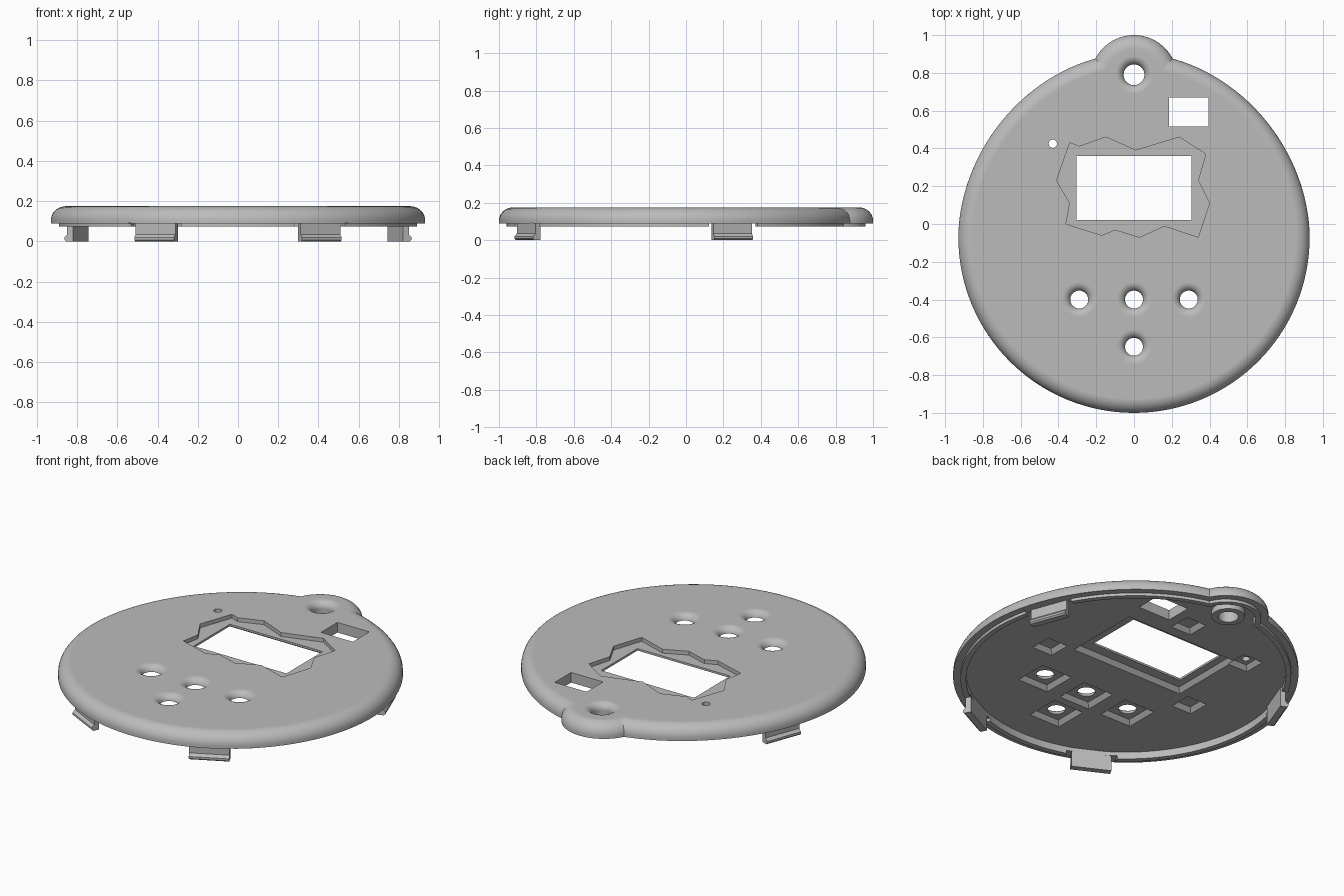
import bpy, bmesh, math
from mathutils import Matrix, Vector

cube = bpy.data.objects.get("Cube")
if cube:
    bpy.data.objects.remove(cube, do_unlink=True)

grey = bpy.data.materials.new("light grey plastic")
grey.use_nodes = True
grey.diffuse_color = (0.5, 0.5, 0.5, 1)
grey.node_tree.nodes["Principled BSDF"].inputs["Base Color"].default_value = (0.5, 0.5, 0.5, 1)

TOP, RIM, CEIL, LIP = 0.175, 0.09, 0.115, 0.073


# Outlines: each returns a function of the inset distance
def egg(d):
    pts = []
    for i in range(128):
        t = math.tau * i / 128
        c, s = math.cos(t), math.sin(t)
        e = 2 / 1.9 if s > 0 else 1.0
        h = 0.975 if s > 0 else 0.93
        x = math.copysign(abs(c) ** e, c) * (0.93 - d)
        pts.append((x, -0.07 + math.copysign(abs(s) ** e, s) * (h - d)))
    return pts


def circle(x, y, r, n=48):
    return lambda d: [(x + (r - d) * math.cos(math.tau * i / n),
                       y + (r - d) * math.sin(math.tau * i / n)) for i in range(n)]


def rect(x0, x1, y0, y1):
    return lambda d: [(x0 + d, y0 + d), (x1 - d, y0 + d), (x1 - d, y1 - d), (x0 + d, y1 - d)]


def finish(name, bm):
    bmesh.ops.recalc_face_normals(bm, faces=bm.faces)
    me = bpy.data.meshes.new(name)
    bm.to_mesh(me)
    bm.free()
    me.materials.append(grey)
    ob = bpy.data.objects.new(name, me)
    bpy.context.collection.objects.link(ob)
    return ob


def loft(name, outline, rings):
    """Closed solid through (inset, z) rings, bottom to top."""
    bm = bmesh.new()
    rows = [[bm.verts.new((x, y, z)) for x, y in outline(d)] for d, z in rings]
    for a, b in zip(rows, rows[1:]):
        for i in range(len(a)):
            j = (i + 1) % len(a)
            bm.faces.new((a[i], a[j], b[j], b[i]))
    bm.faces.new(rows[0][::-1])
    bm.faces.new(rows[-1])
    return finish(name, bm)


def combine(target, tool, op):
    mod = target.modifiers.new("cut", 'BOOLEAN')
    mod.operation, mod.object, mod.solver = op, tool, 'EXACT'
    bpy.context.view_layer.update()
    deps = bpy.context.evaluated_depsgraph_get()
    me = bpy.data.meshes.new_from_object(target.evaluated_get(deps))
    target.modifiers.clear()
    target.data = me
    bpy.data.objects.remove(tool, do_unlink=True)


def cut(target, outline, rings):
    combine(target, loft("cutter", outline, rings), 'DIFFERENCE')


def add(target, outline, rings):
    combine(target, loft("addition", outline, rings), 'UNION')


# Rounded cover with hanging tab
tab = circle(0, 0.77, 0.23, 80)
steps = [math.pi / 2 * i / 9 for i in range(10)]
edge = [(0, RIM)] + [(0.075 * (1 - math.cos(t)), 0.105 + 0.07 * math.sin(t)) for t in steps]
cover = loft("cover", egg, edge)
add(cover, tab, edge)

# Inner lip below the rim, then the hollow underside
lip = loft("lip", egg, [(0.04, LIP), (0.04, 0.13)])
add(lip, tab, [(0.04, LIP), (0.04, 0.13)])
combine(cover, lip, 'UNION')
hollow = loft("hollow", egg, [(0.07, 0), (0.07, CEIL)])
add(hollow, tab, [(0.07, 0), (0.07, CEIL)])
combine(cover, hollow, 'DIFFERENCE')
add(cover, circle(0, 0.79, 0.09), [(0, 0.08), (0, 0.13)])

# Pockets in the underside
for x, y, s in [(-0.29, -0.4, 0.1), (0, -0.4, 0.1), (0.29, -0.4, 0.1), (0, -0.65, 0.1),
                (0.49, -0.12, 0.065), (-0.49, -0.12, 0.065), (0.06, 0.53, 0.065), (-0.43, 0.42, 0.065)]:
    cut(cover, rect(x - s, x + s, y - s, y + s), [(-0.005, 0.11), (0.02, 0.14)])
cut(cover, rect(-0.37, 0.37, -0.06, 0.4), [(-0.005, 0.11), (0.02, 0.14)])

# Jagged bezel recess, screen window, square port, indicator hole
burst = [(-.34, .43), (-.29, .41), (-.15, .46), (.01, .39), (.24, .46), (.38, .37),
         (.34, .23), (.4, .11), (.34, -.07), (.16, -.01), (.03, -.07), (-.1, -.03),
         (-.17, -.06), (-.36, 0), (-.34, .11), (-.41, .23)]
cut(cover, lambda d: burst, [(0, 0.152), (0, 0.2)])
cut(cover, rect(-0.305, 0.305, 0.02, 0.36), [(0, 0), (0, 0.2)])
cut(cover, rect(0.185, 0.395, 0.515, 0.67), [(0, 0), (0, 0.2)])
cut(cover, circle(-0.43, 0.425, 0.022, 24), [(0, 0), (0, 0.2)])

# Button holes and cord hole with softly flared mouths
for x, y, r in [(-0.29, -0.4, 0.047), (0, -0.4, 0.047), (0.29, -0.4, 0.047),
                (0, -0.65, 0.047), (0, 0.79, 0.055)]:
    flare = [(-0.045 * (1 - math.cos(t)), TOP - 0.04 * (1 - math.sin(t))) for t in steps]
    cut(cover, circle(x, y, r), [(0, 0)] + flare + [(-0.045, 0.2)])

# Snap clips, with notches in the lip around them
PROFILE = [(-.03, .12), (0, .12), (0, .035), (.015, .02), (.015, .008), (.006, 0), (-.03, 0)]
clips = []
for side, label in ((1, "left"), (-1, "right")):
    for where, x, y, nx, ny in (("front", 0.41, -0.855, 0.45, -0.89),
                                ("rear", 0.81, 0.25, 0.936, 0.352)):
        n = Vector((side * nx, ny, 0)).normalized()
        t = Vector((-n.y, n.x, 0))
        base = Vector((side * x, y, 0))

        def notch(d):
            return [(base + n * u + t * w)[:2] for u, w in
                    ((-0.07, -0.14), (0.035, -0.14), (0.035, 0.14), (-0.07, 0.14))]
        cut(cover, notch, [(0, 0.02), (0, RIM + 0.002)])
        bm = bmesh.new()
        ends = [[bm.verts.new(base + n * u + t * w + Vector((0, 0, z))) for u, z in PROFILE]
                for w in (-0.11, 0.11)]
        for i in range(len(PROFILE)):
            j = (i + 1) % len(PROFILE)
            bm.faces.new((ends[0][i], ends[0][j], ends[1][j], ends[1][i]))
        bm.faces.new(ends[0])
        bm.faces.new(ends[1])
        clips.append(finish(f"{where}_{label}_clip", bm))

# Smooth shading with crisp edges
bpy.ops.object.select_all(action='DESELECT')
for ob in [cover] + clips:
    ob.select_set(True)
bpy.context.view_layer.objects.active = cover
bpy.ops.object.shade_smooth_by_angle(angle=math.radians(30))
weighted = cover.modifiers.new("even shading", 'WEIGHTED_NORMAL')
weighted.keep_sharp = True
